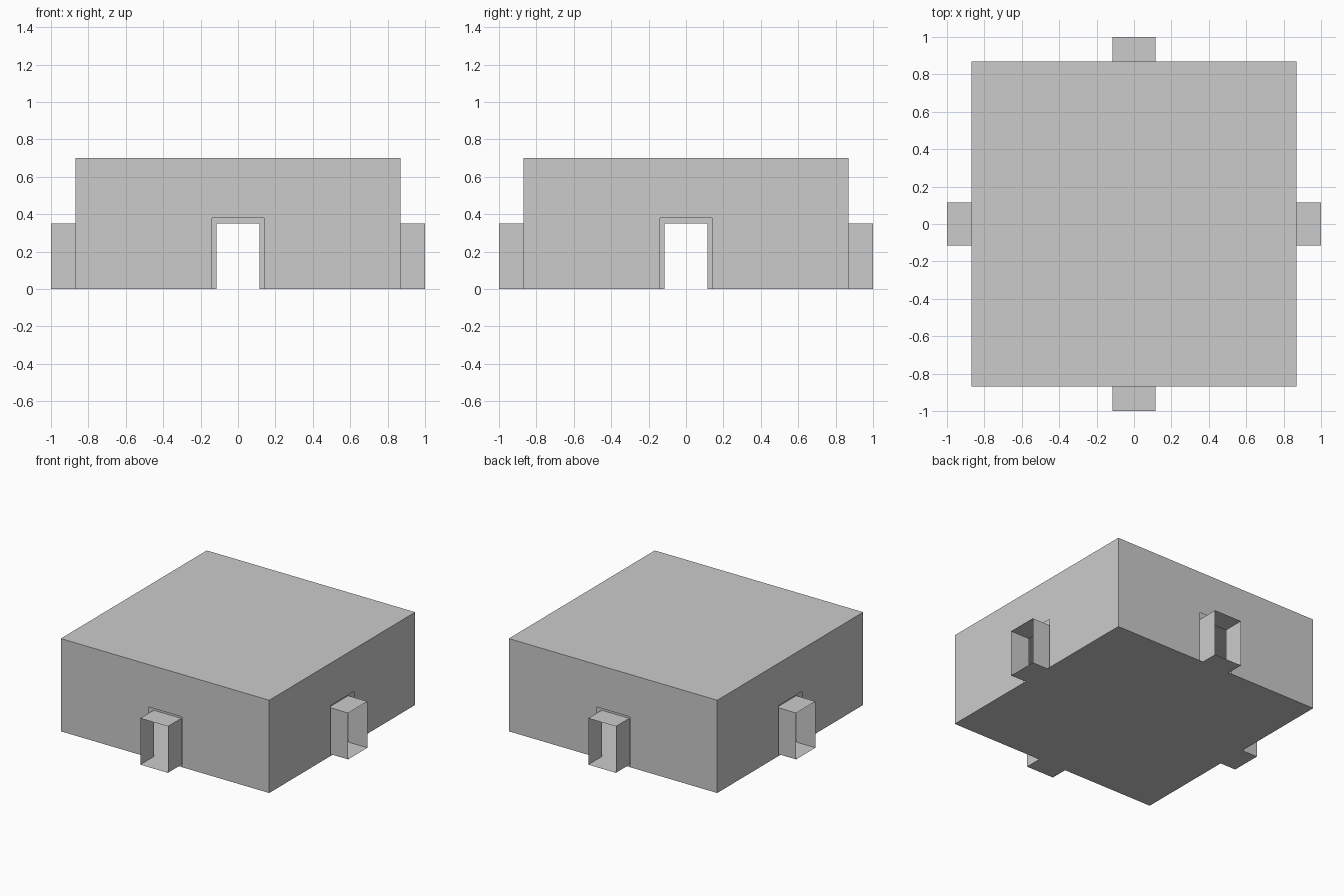
import bpy, bmesh
from math import pi
from mathutils import Matrix

if "Cube" in bpy.data.objects:
    bpy.data.objects.remove(bpy.data.objects["Cube"])

OUT, OUT_H = 0.87, 0.70      # outer shell half-width, height
INN, INN_H = 0.84, 0.67      # inner shell half-width, height
DOOR, DOOR_H = 0.14, 0.38    # opening in the outer wall
PORCH, PORCH_H = 0.115, 0.35 # porch tunnel half-width, height
END = 1.0                    # porch outer end


def build(name, polys):
    """Make one object from polygons given as point lists."""
    bm = bmesh.new()
    for pts in polys:
        bm.faces.new([bm.verts.new(p) for p in pts])
    bmesh.ops.remove_doubles(bm, verts=bm.verts[:], dist=1e-4)
    me = bpy.data.meshes.new(name)
    bm.to_mesh(me)
    bm.free()
    ob = bpy.data.objects.new(name, me)
    bpy.context.collection.objects.link(ob)


def around(pts):
    """Repeat a polygon on all four sides."""
    return [[Matrix.Rotation(k * pi / 2, 3, 'Z') @ Matrix.Translation(p).to_translation()
             for p in pts] for k in range(4)]


def shell(h, top, d, t):
    """Four walls with doorways and a flat roof."""
    wall = [(-h, 0), (-d, 0), (-d, t), (d, t), (d, 0), (h, 0), (h, top), (-h, top)]
    roof = [(-h, -h, top), (h, -h, top), (h, h, top), (-h, h, top)]
    return around([(x, -h, z) for x, z in wall]) + [roof]


# outer walls and roof
build("outer_shell", shell(OUT, OUT_H, DOOR, DOOR_H))

# inner lining, facing the room
build("inner_shell", [p[::-1] for p in shell(INN, INN_H, PORCH, PORCH_H)])

# thin open-ended porch tunnels: two sides and a top each
arch = [(-PORCH, 0), (-PORCH, PORCH_H), (PORCH, PORCH_H), (PORCH, 0)]
tunnels = []
for (x0, z0), (x1, z1) in zip(arch, arch[1:]):
    tunnels += around([(x0, -INN, z0), (x0, -END, z0), (x1, -END, z1), (x1, -INN, z1)])
build("porch_tunnels", tunnels)

# floor running out under the porches
edge = around([(-PORCH, -OUT, 0), (-PORCH, -END, 0), (PORCH, -END, 0),
               (PORCH, -OUT, 0), (OUT, -OUT, 0)])
build("floor", [[p for side in edge for p in side][::-1]])
